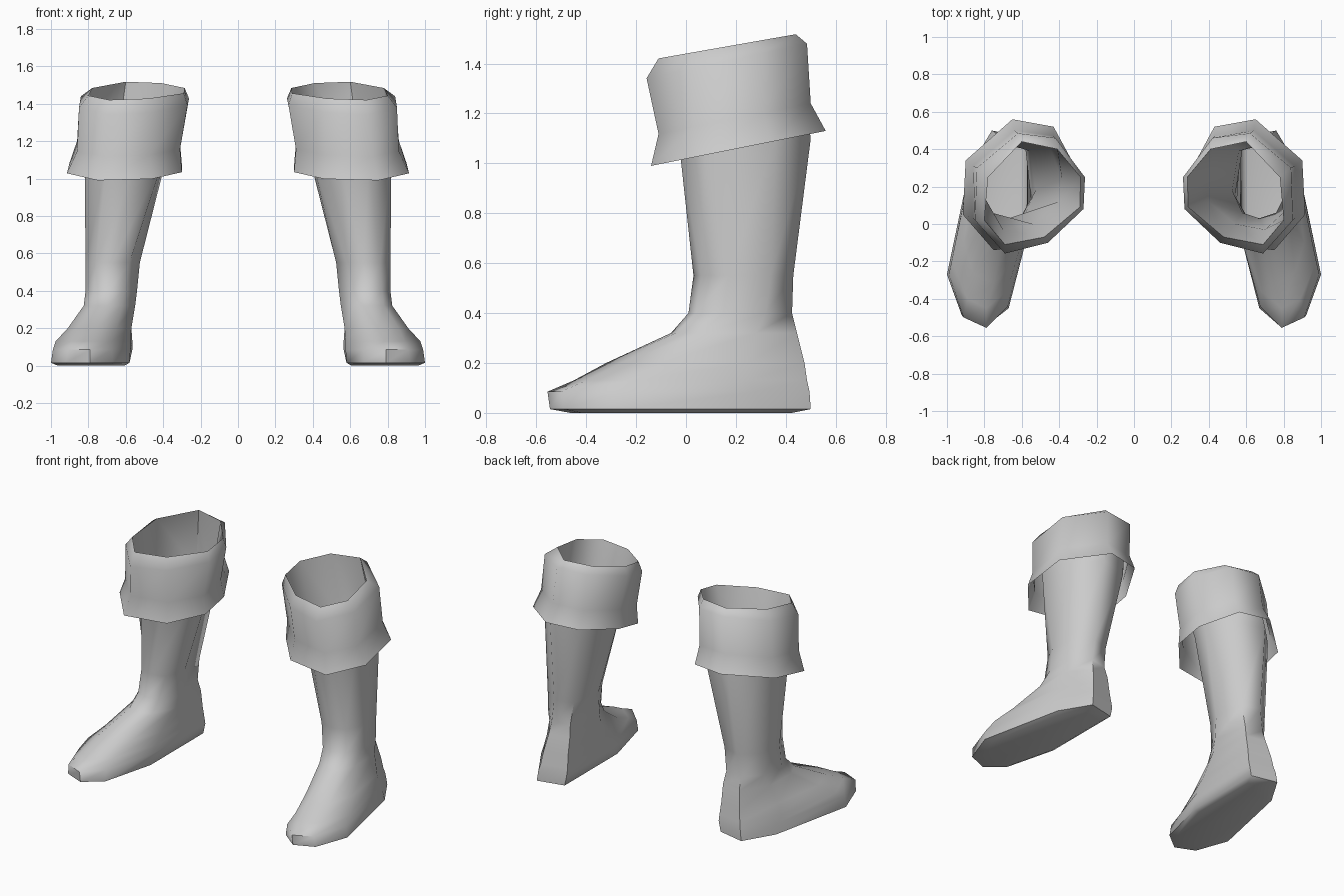
import bpy, math

if "Cube" in bpy.data.objects:
    bpy.data.objects.remove(bpy.data.objects["Cube"])

grey = bpy.data.materials.new("plain grey")
grey.use_nodes = True
GREY = (0.6, 0.6, 0.6, 1)
grey.diffuse_color = GREY
grey.node_tree.nodes["Principled BSDF"].inputs["Base Color"].default_value = GREY

# Each ring: (height, slope of height along y, eight x/y points).
# Points run back, back inner, inner, front inner, front, front outer, outer, back outer.
FOOT = [
    (0.015, 0, [(.76, .50), (.58, .46), (.58, -.10), (.67, -.45), (.79, -.545), (.92, -.49), (1.0, -.27), (.88, .30)]),
    (0.085, 0, [(.75, .495), (.565, .46), (.575, -.08), (.675, -.44), (.79, -.555), (.91, -.50), (.99, -.27), (.88, .28)]),
    (0.13, 0, [(.74, .485), (.565, .45), (.575, -.05), (.68, -.36), (.79, -.45), (.89, -.40), (.975, -.20), (.88, .25)]),
    (0.20, 0, [(.73, .475), (.57, .44), (.57, .0), (.65, -.20), (.75, -.32), (.86, -.26), (.91, -.10), (.86, .25)]),
    (0.32, 0, [(.71, .445), (.57, .42), (.55, .12), (.62, -.02), (.70, -.06), (.78, -.04), (.825, .06), (.82, .28)]),
]
SHAFT = [
    (0.40, 0, [(.70, .425), (.58, .40), (.54, .15), (.61, .03), (.69, .01), (.77, .04), (.815, .15), (.80, .32)]),
    (0.55, 0, [(.68, .43), (.56, .39), (.525, .18), (.58, .06), (.67, .03), (.76, .06), (.815, .17), (.79, .34)]),
    (1.10, 0, [(.66, .50), (.46, .44), (.385, .24), (.40, .12), (.54, .0), (.70, -.03), (.82, .08), (.80, .36)]),
]
RIM = (1.44, .176, [(.60, .44), (.41, .40), (.285, .25), (.29, .09), (.48, -.07), (.69, -.11), (.80, .02), (.78, .25)])
CUFF = [
    (1.018, .20, [(.65, .56), (.43, .52), (.30, .28), (.30, .08), (.46, -.10), (.75, -.14), (.915, .05), (.90, .34)]),
    (1.14, .20, [(.64, .50), (.43, .47), (.31, .26), (.31, .08), (.47, -.07), (.72, -.11), (.86, .03), (.86, .31)]),
    (1.375, .215, [(.62, .485), (.42, .46), (.262, .25), (.27, .08), (.46, -.10), (.69, -.158), (.85, .02), (.84, .30)]),
    RIM,
]


def loft(name, rings, side, capped=False):
    """Skin a stack of rings; side is +1 for left and -1 for right."""
    n = 8
    verts = [(side * x, y, z + slope * y) for z, slope, pts in rings for x, y in pts]
    faces = [(r * n + i, r * n + (i + 1) % n, (r + 1) * n + (i + 1) % n, (r + 1) * n + i)
             for r in range(len(rings) - 1) for i in range(n)]
    if capped:
        faces.append(tuple(reversed(range(n))))
    if side < 0:
        faces = [f[::-1] for f in faces]
    mesh = bpy.data.meshes.new(name)
    mesh.from_pydata(verts, [], faces)
    mesh.materials.append(grey)
    obj = bpy.data.objects.new(name, mesh)
    bpy.context.collection.objects.link(obj)
    bpy.ops.object.select_all(action='DESELECT')
    obj.select_set(True)
    bpy.context.view_layer.objects.active = obj
    bpy.ops.object.shade_smooth_by_angle(angle=math.radians(60))
    return obj


# Underside of the sole, drawn in slightly from its edge
cx, cy = .76, 0
tread = (0.0, 0, [(cx + (x - cx) * .85, cy + (y - cy) * .85) for x, y in FOOT[0][2]])

for label, side in (("left", 1), ("right", -1)):
    loft(label + "_boot", [tread] + FOOT + SHAFT + [RIM], side, capped=True)
    loft(label + "_cuff", CUFF, side)
